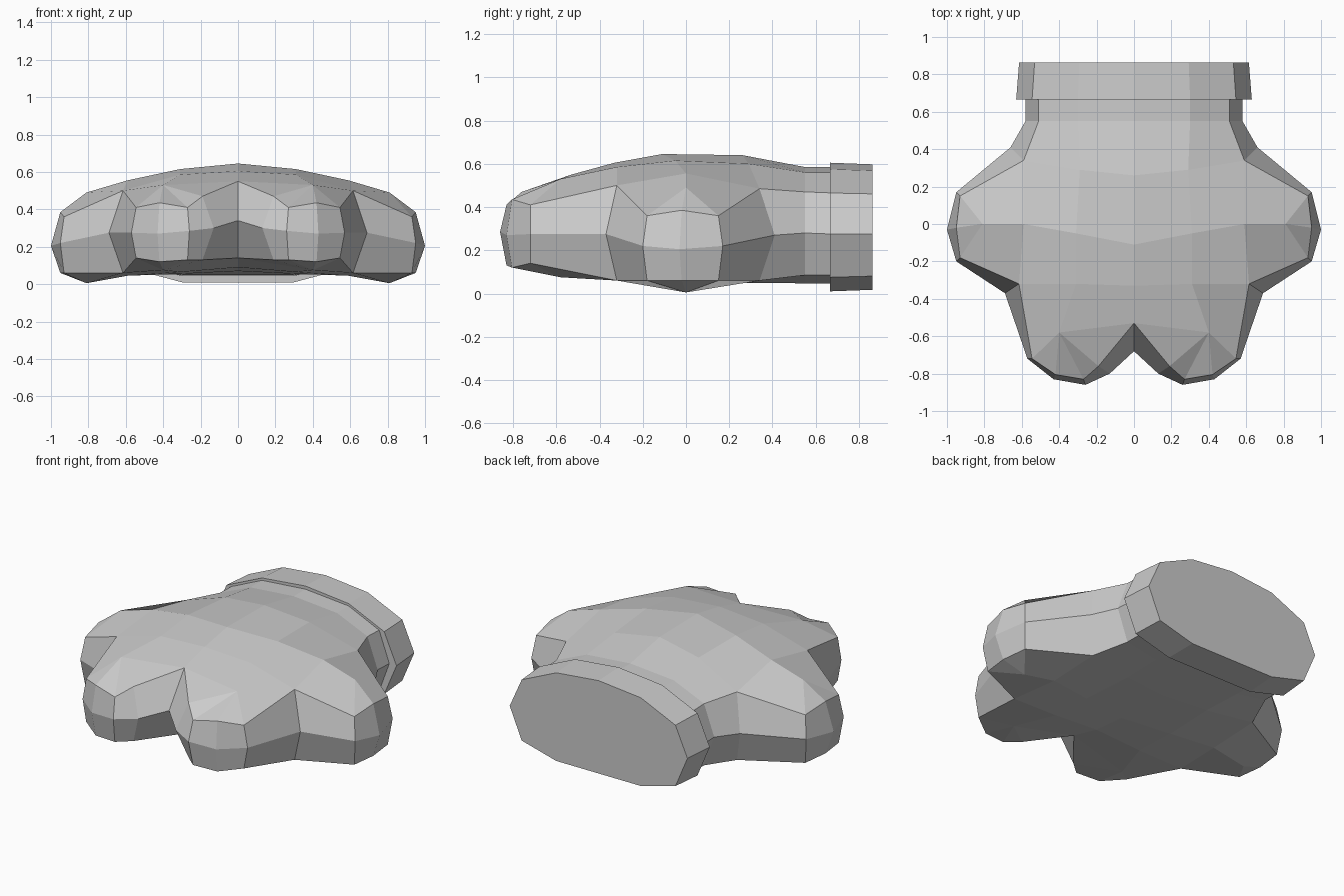
import bpy, bmesh

cube = bpy.data.objects.get("Cube")
if cube:
    bpy.data.objects.remove(cube, do_unlink=True)

grey = bpy.data.materials.new("plain grey")
grey.use_nodes = True
grey.diffuse_color = (0.6, 0.6, 0.6, 1)
grey.node_tree.nodes["Principled BSDF"].inputs["Base Color"].default_value = (0.6, 0.6, 0.6, 1)


def make_object(name, bm):
    """Turn a bmesh into a flat shaded grey object."""
    bmesh.ops.recalc_face_normals(bm, faces=bm.faces)
    mesh = bpy.data.meshes.new(name)
    bm.to_mesh(mesh)
    bm.free()
    mesh.materials.append(grey)
    obj = bpy.data.objects.new(name, mesh)
    bpy.context.collection.objects.link(obj)
    return obj


# Left half of the rim, front notch to wrist: x, y, upper z, lower z
RIM = {
    "N": (0, -.53, .55, .14), "A": (.19, -.76, .47, .13), "B": (.27, -.83, .41, .13),
    "C": (.42, -.805, .435, .12), "D": (.545, -.72, .41, .14), "E": (.615, -.32, .50, .06),
    "F": (.93, -.18, .36, .06), "G": (.95, -.02, .385, .06), "H": (.93, .15, .36, .06),
    "I": (.59, .34, .485, .06), "J": (.51, .55, .47, .085), "K": (.51, .68, .465, .085),
}
# Widest outline, one point per rim point
WAIST = [(0, -.68, .34), (.13, -.80, .30), (.26, -.86, .285), (.43, -.83, .27),
         (.57, -.72, .275), (.69, -.37, .275), (.95, -.20, .22), (1, -.03, .205),
         (.95, .17, .22), (.66, .41, .27), (.58, .55, .28), (.58, .68, .275)]
# Points on the back and the palm: x, y, upper z, lower z
INNER = {
    "c1": (.40, -.58, .53, .075),
    "m0": (0, -.33, .605, .09), "m1": (.31, -.32, .585, .065),
    "p0": (0, -.11, .645, .07), "p1": (.31, -.05, .615, .055),
    "p2": (.59, 0, .555, .045), "t": (.81, 0, .49, .005),
    "q0": (0, .26, .64, .05), "q1": (.29, .29, .60, .05),
    "r0": (0, .55, .585, .047), "r1": (.30, .55, .56, .047),
    "s0": (0, .68, .585, .045), "s1": (.30, .68, .56, .045),
}
FACES = ("N A c1|A B c1|B C c1|C D c1|N c1 m1 m0|c1 D E m1|m0 m1 p1 p0|m1 E p2 p1|"
         "E F t p2|F G t|G H t|t H I p2|p1 p2 I q1|p0 p1 q1 q0|q0 q1 r1 r0|"
         "q1 I J r1|r0 r1 s1 s0|r1 J K s1")

# Paw body, mirrored across x = 0
bm = bmesh.new()
waist = [bm.verts.new(p) for p in WAIST]
for side in (2, 3):
    v = {k: bm.verts.new((p[0], p[1], p[side])) for k, p in {**RIM, **INNER}.items()}
    for f in FACES.split("|"):
        bm.faces.new([v[k] for k in f.split()])
    rim = [v[k] for k in RIM]
    for i in range(len(rim) - 1):
        bm.faces.new((rim[i], rim[i + 1], waist[i + 1], waist[i]))
paw = make_object("paw_body", bm)
mirror = paw.modifiers.new("mirror", "MIRROR")
mirror.use_clip = True

# Wrist cuff, a slightly tapered solid band
half = [(.30, .575), (.545, .465), (.63, .275), (.545, .075), (.30, .01)]
section = [(0, .605)] + half + [(-x, z) for x, z in reversed(half)]
bm = bmesh.new()
rings = [[bm.verts.new((x * s, y, .30 + (z - .30) * s)) for x, z in section]
         for y, s in ((.665, 1), (.863, .975))]
for ring in rings:
    bm.faces.new(ring)
n = len(section)
for i in range(n):
    j = (i + 1) % n
    bm.faces.new((rings[0][i], rings[0][j], rings[1][j], rings[1][i]))
make_object("wrist_cuff", bm)
